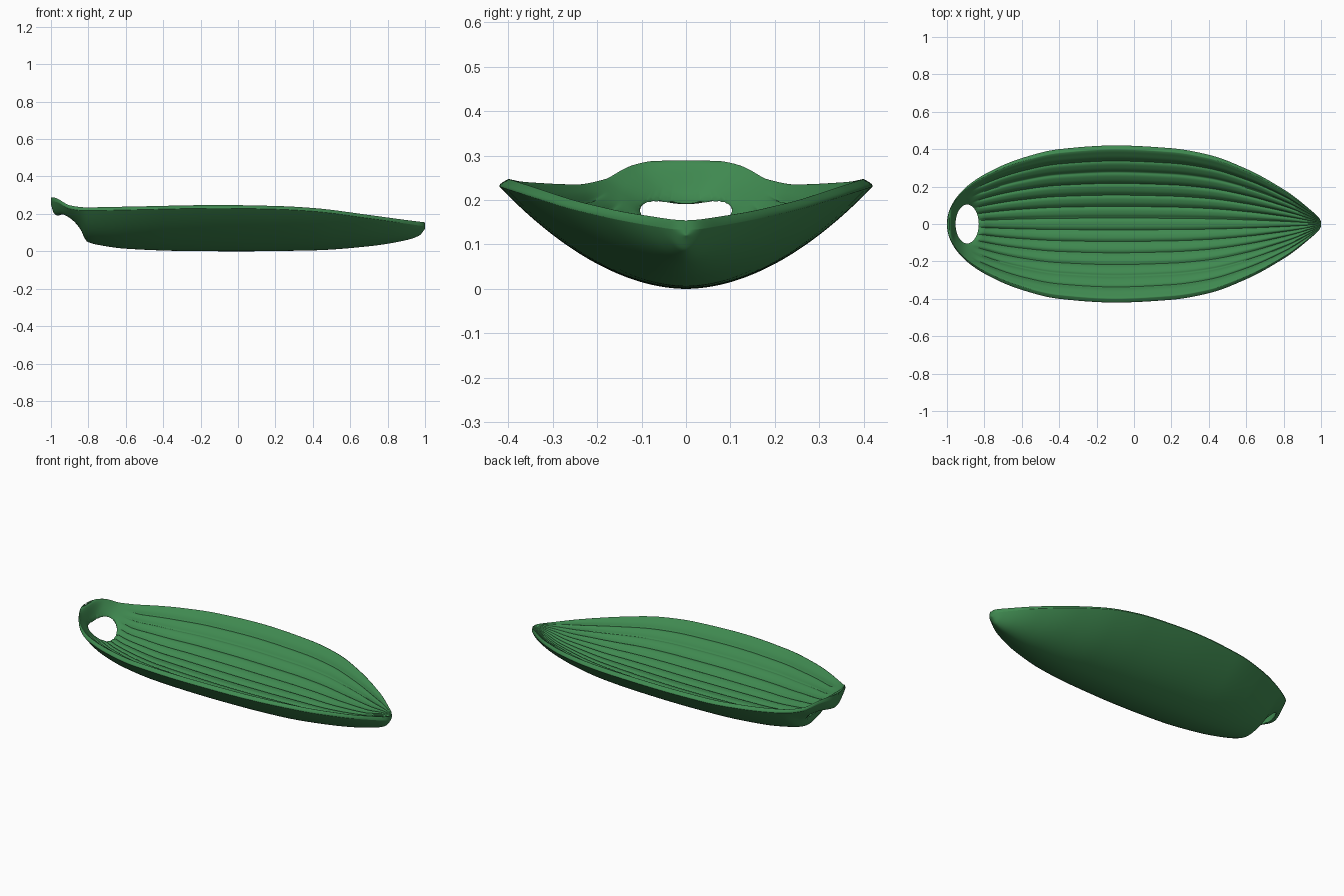
import bpy, bmesh, math

if "Cube" in bpy.data.objects:
    bpy.data.objects.remove(bpy.data.objects["Cube"])

def curve(pts, x):
    """Smooth interpolation through (x, value) points."""
    n = len(pts)
    def slope(i):
        if i in (0, n - 1):
            j = max(1, i)
            return (pts[j][1] - pts[j - 1][1]) / (pts[j][0] - pts[j - 1][0])
        a = (pts[i][1] - pts[i - 1][1]) / (pts[i][0] - pts[i - 1][0])
        b = (pts[i + 1][1] - pts[i][1]) / (pts[i + 1][0] - pts[i][0])
        return 0 if a * b <= 0 else 2 * a * b / (a + b)
    x = min(max(x, pts[0][0]), pts[-1][0])
    i = next(k for k in range(n - 1) if x <= pts[k + 1][0])
    h = pts[i + 1][0] - pts[i][0]
    s = (x - pts[i][0]) / h
    return ((2*s**3 - 3*s*s + 1) * pts[i][1] + (s**3 - 2*s*s + s) * h * slope(i)
            + (3*s*s - 2*s**3) * pts[i + 1][1] + (s**3 - s*s) * h * slope(i + 1))

# Outline and lengthwise profiles: half width, underside, inner floor, rim
WIDTH = [(-1, 0.004), (-0.97, 0.11), (-0.9, 0.195), (-0.8, 0.265), (-0.6, 0.352), (-0.4, 0.4),
         (-0.1, 0.42), (0.2, 0.405), (0.4, 0.37), (0.6, 0.295), (0.8, 0.185), (0.95, 0.07), (1, 0.004)]
KEEL = [(-1, 0.25), (-0.985, 0.205), (-0.9, 0.145), (-0.845, 0.1), (-0.81, 0.053), (-0.75, 0.035),
        (-0.6, 0.014), (-0.3, 0.002), (0, 0), (0.4, 0.005), (0.7, 0.027), (0.9, 0.06), (0.97, 0.085), (1, 0.12)]
FLOOR = [(-1, 0.27), (-0.985, 0.289), (-0.955, 0.22), (-0.9, 0.17), (-0.83, 0.13), (-0.75, 0.105),
         (-0.5, 0.075), (0, 0.065), (0.5, 0.075), (0.8, 0.105), (0.95, 0.145), (1, 0.153)]
RIM = [(-1, 0.29), (-0.97, 0.285), (-0.9, 0.249), (-0.82, 0.239), (-0.6, 0.243), (-0.1, 0.252),
       (0.2, 0.247), (0.4, 0.236), (0.7, 0.198), (1, 0.155)]
WIDTH_T = [(math.acos(-x), w) for x, w in WIDTH]
HX, RX, RY = -0.892, 0.062, 0.104          # hanging hole centre and radii

def ribs(x, t, w):
    """Valleys between the lengthwise ribs, fading near the hole."""
    a = abs(t)
    if a > 0.87:
        return 0
    fade = min(1, max(0, (x + 0.86) / 0.06)) * min(1, w / 0.2)
    return -0.013 * fade * (1 - abs(math.sin(math.pi * (a - 0.08) / 0.145))) ** 1.5

def heights(x, t, w):
    a = abs(t)
    k, f, r = curve(KEEL, x), curve(FLOOR, x), curve(RIM, x)
    zb = k + (r - 0.022 - k) * a ** 1.9
    zt = f + (r - f) * min(1, a / 0.95) ** 1.9 + ribs(x, t, w)
    zt = max(zt, zb + 0.006)
    if a > 0.91:                            # rounded rim
        zt = zb + (zt - zb) * math.sqrt(max(0, 1 - ((a - 0.91) / 0.09) ** 2))
    d = math.hypot((x - HX) / RX, t * w / RY)
    if d < 1.4:                             # rounded lip round the hole
        s = min(1, max(0, (d - 1) / 0.4))
        m, h = (zt + zb) / 2, (zt - zb) / 2
        h *= max(0.15, math.sqrt(1 - (1 - s) ** 2))
        zt, zb = m + h, m - h
    return zt, zb

# Leaf shaped dish: closed cross-sections joined along x
NX, NT = 130, 200
bm = bmesh.new()
rings = []
for i in range(NX + 1):
    th = math.pi * i / NX
    x, w = -math.cos(th), curve(WIDTH_T, th)
    top, bottom = [], []
    for j in range(NT + 1):
        s = 2 * j / NT - 1
        t = s * (1.5 - 0.5 * s * s)
        zt, zb = heights(x, t, w)
        top.append(bm.verts.new((x, t * w, zt)))
        if 0 < j < NT:
            bottom.append(bm.verts.new((x, t * w, zb)))
    rings.append(top + bottom[::-1])
for r0, r1 in zip(rings, rings[1:]):
    n = len(r0)
    for j in range(n):
        bm.faces.new((r0[j], r0[(j + 1) % n], r1[(j + 1) % n], r1[j]))
bm.faces.new(rings[0])
bm.faces.new(rings[-1])
bmesh.ops.recalc_face_normals(bm, faces=bm.faces)
mesh = bpy.data.meshes.new("leaf_dish")
bm.to_mesh(mesh)
bm.free()
dish = bpy.data.objects.new("leaf_dish", mesh)
bpy.context.collection.objects.link(dish)

# Hanging hole
bpy.ops.mesh.primitive_cylinder_add(vertices=72, radius=1, depth=1, location=(HX, 0, 0.2))
cutter = bpy.context.object
cutter.name = "hole_cutter"
cutter.scale = (RX, RY, 1)
cutter.hide_render = True
mod = dish.modifiers.new("hole", 'BOOLEAN')
mod.operation = 'DIFFERENCE'
mod.solver = 'EXACT'
mod.object = cutter
bpy.ops.object.select_all(action='DESELECT')
dish.select_set(True)
bpy.context.view_layer.objects.active = dish
bpy.ops.object.modifier_apply(modifier="hole")
bpy.data.objects.remove(cutter)
bpy.ops.object.shade_smooth_by_angle(angle=math.radians(50))

# Green finish
mat = bpy.data.materials.new("green")
mat.diffuse_color = (0.05, 0.25, 0.08, 1)
mat.use_nodes = True
mat.node_tree.nodes["Principled BSDF"].inputs["Base Color"].default_value = mat.diffuse_color
dish.data.materials.clear()
dish.data.materials.append(mat)
